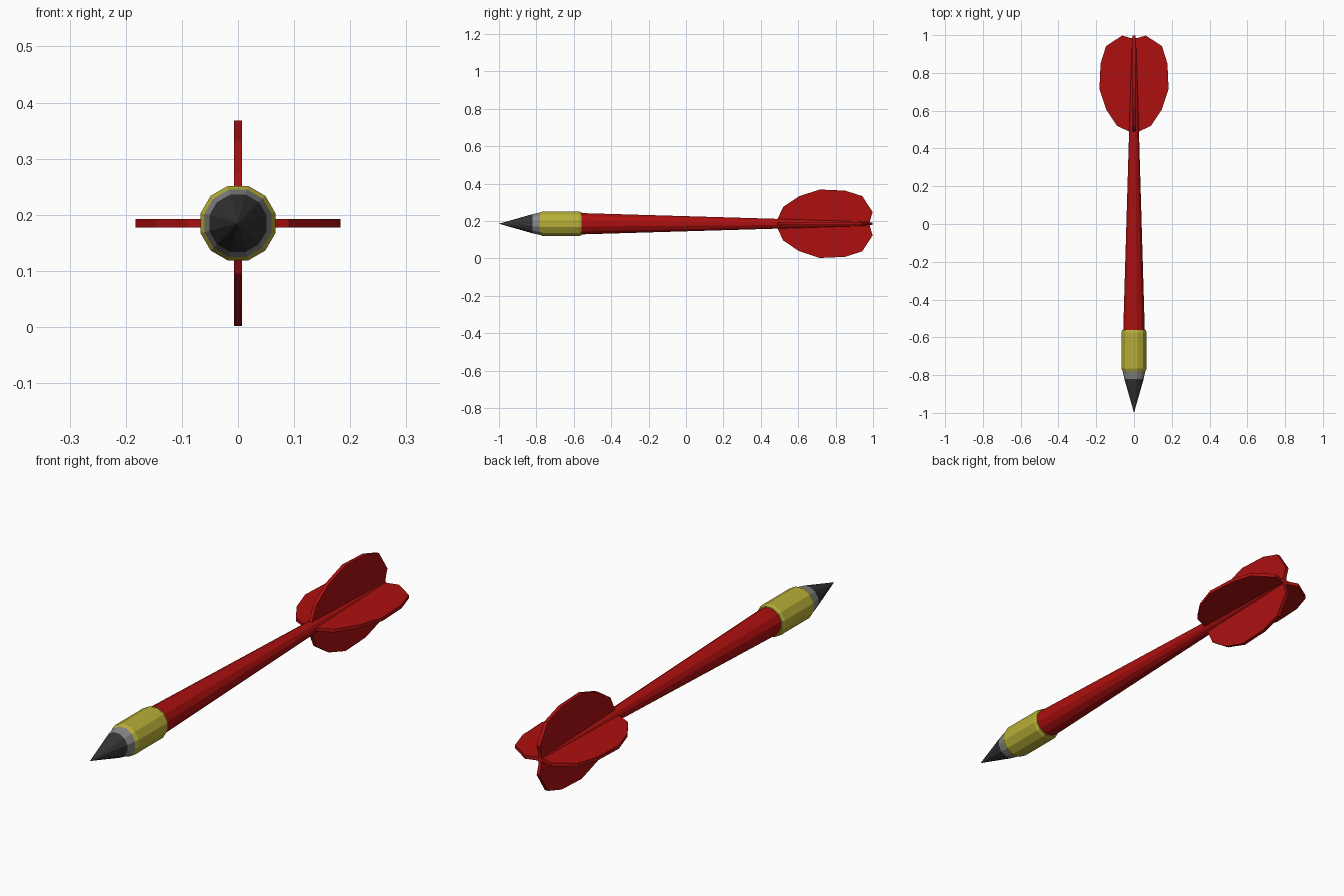
import bpy, bmesh
from math import cos, sin, pi

if "Cube" in bpy.data.objects:
    bpy.data.objects.remove(bpy.data.objects["Cube"])

AXIS_Z = 0.185
SIDES = 12


def material(name, color):
    m = bpy.data.materials.new(name)
    m.use_nodes = True
    m.diffuse_color = (*color, 1)
    m.node_tree.nodes["Principled BSDF"].inputs["Base Color"].default_value = (*color, 1)
    return m


red = material("red", (0.42, 0.005, 0.005))
yellow = material("yellow", (0.48, 0.43, 0.04))
grey = material("grey", (0.25, 0.25, 0.25))
black = material("charcoal", (0.035, 0.035, 0.035))


def finish(name, bm, mat):
    bmesh.ops.recalc_face_normals(bm, faces=bm.faces)
    mesh = bpy.data.meshes.new(name)
    bm.to_mesh(mesh)
    bm.free()
    mesh.materials.append(mat)
    obj = bpy.data.objects.new(name, mesh)
    obj.location.z = AXIS_Z
    bpy.context.collection.objects.link(obj)
    return obj


def turned(name, profile, mat):
    """Loft flat-sided rings (y, radius) along the dart; a zero radius makes a point."""
    bm = bmesh.new()
    rings = []
    for y, r in profile:
        count = SIDES if r else 1
        rings.append([bm.verts.new((r * cos(a), y, r * sin(a)))
                      for a in (2 * pi * (i + 0.5) / SIDES for i in range(count))])
    for a, b in zip(rings, rings[1:]):
        for i in range(SIDES):
            j = (i + 1) % SIDES
            if len(a) == 1:
                bm.faces.new((a[0], b[j], b[i]))
            else:
                bm.faces.new((a[i], a[j], b[j], b[i]))
    for ring in (rings[0], rings[-1]):
        if len(ring) > 1:
            bm.faces.new(ring)
    return finish(name, bm, mat)


# Body, from point to tail
turned("point", [(-1, 0), (-0.82, 0.053)], black)
turned("point_collar", [(-0.82, 0.053), (-0.78, 0.062)], grey)
turned("barrel", [(-0.78, 0.062), (-0.765, 0.069), (-0.575, 0.069), (-0.56, 0.064)], yellow)
turned("shaft", [(-0.56, 0.059), (0.49, 0.027), (0.985, 0.013)], red)

# Four flights, each an extruded leaf outline (radius, y)
OUTLINE = [(0, 0.49), (0.027, 0.49), (0.09, 0.52), (0.147, 0.605), (0.183, 0.715),
           (0.177, 0.85), (0.148, 0.942), (0.062, 0.998), (0.02, 0.985), (0, 0.985)]
HALF = 0.0075
for k, side in enumerate(("left", "top", "right", "bottom")):
    bm = bmesh.new()
    face = bm.faces.new([bm.verts.new((r, y, -HALF)) for r, y in OUTLINE])
    out = bmesh.ops.extrude_face_region(bm, geom=[face])["geom"]
    bmesh.ops.translate(bm, vec=(0, 0, 2 * HALF),
                        verts=[v for v in out if isinstance(v, bmesh.types.BMVert)])
    flight = finish(side + "_flight", bm, red)
    flight.rotation_euler.y = -k * pi / 2
